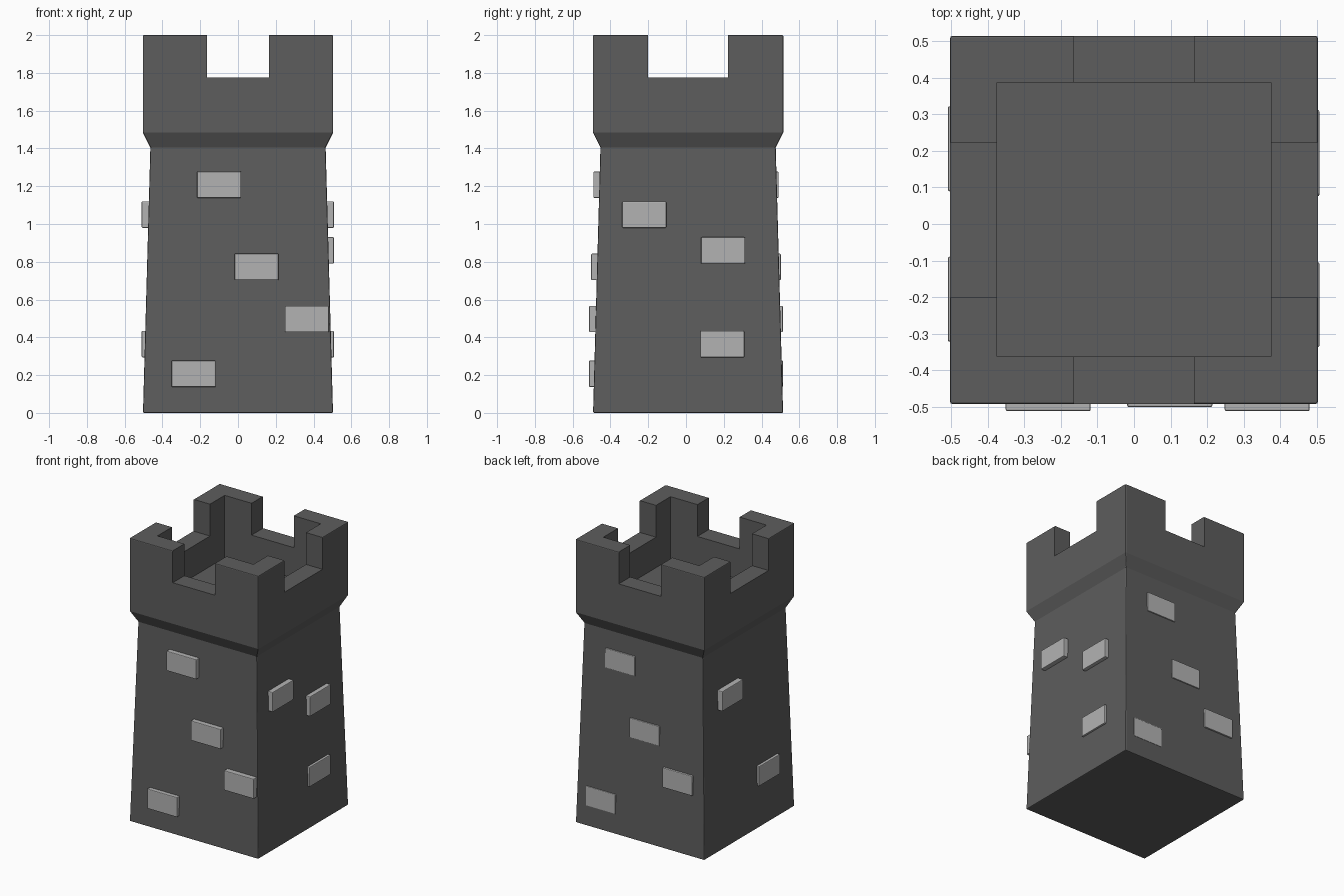
import bpy, bmesh
from mathutils import Vector

if "Cube" in bpy.data.objects:
    bpy.data.objects.remove(bpy.data.objects["Cube"])

CY = 0.011  # tower axis sits slightly behind the origin


def material(name, v):
    m = bpy.data.materials.new(name)
    m.diffuse_color = (v, v, v, 1)
    m.use_nodes = True
    m.node_tree.nodes["Principled BSDF"].inputs["Base Color"].default_value = m.diffuse_color
    return m


dark = material("dark_stone", 0.11)
light = material("light_stone", 0.45)


def add_object(name, bm, mat):
    bmesh.ops.recalc_face_normals(bm, faces=bm.faces)
    me = bpy.data.meshes.new(name)
    bm.to_mesh(me)
    bm.free()
    me.materials.append(mat)
    ob = bpy.data.objects.new(name, me)
    bpy.context.collection.objects.link(ob)
    return ob


def box(name, center, size, mat):
    bm = bmesh.new()
    bmesh.ops.create_cube(bm, size=1)
    bmesh.ops.scale(bm, verts=bm.verts, vec=Vector(size))
    bmesh.ops.translate(bm, verts=bm.verts, vec=Vector(center))
    return add_object(name, bm, mat)


def bevel(ob, width):
    b = ob.modifiers.new("bevel", 'BEVEL')
    b.width = width
    b.segments = 2
    b.limit_method = 'ANGLE'


# Tower body: square rings (half width, height) joined into one solid
profile = [(0.503, 0), (0.464, 1.405), (0.504, 1.485), (0.504, 2.0)]
bm = bmesh.new()
rings = [[bm.verts.new((sx * h, CY + sy * h, z))
          for sx, sy in ((-1, -1), (1, -1), (1, 1), (-1, 1))] for h, z in profile]
for a, b in zip(rings, rings[1:]):
    for i in range(4):
        j = (i + 1) % 4
        bm.faces.new((a[i], a[j], b[j], b[i]))
bm.faces.new(rings[0][::-1])
bm.faces.new(rings[-1])
tower = add_object("tower", bm, dark)
bevel(tower, 0.006)

# Roof pit and battlement gaps cut from the crown
cutters = [
    ("roof_pit_cutter", (0, CY + 0.001, 1.86), (0.75, 0.75, 0.6)),
    ("front_back_gap_cutter", (0, CY, 1.975), (0.33, 1.4, 0.4)),
    ("side_gap_cutter", (0, CY, 1.975), (1.4, 0.425, 0.4)),
]
for name, c, s in cutters:
    cut = box(name, c, s, dark)
    cut.hide_render = True
    cut.hide_viewport = True
    mod = tower.modifiers.new(name, 'BOOLEAN')
    mod.operation = 'DIFFERENCE'
    mod.solver = 'EXACT'
    mod.object = cut

# Raised bricks: (position along wall, height, outer face distance)
W, H, D = 0.233, 0.14, 0.07
front = [(-0.10, 1.208, -0.490), (0.098, 0.773, -0.502),
         (0.365, 0.497, -0.513), (-0.235, 0.207, -0.513)]
for i, (x, z, y) in enumerate(front):
    # back wall repeats the front pattern turned round and shifted
    for side, bx, by in (("front", x, y + D / 2), ("back", 0.075 - x, -y - D / 2)):
        bevel(box(f"{side}_brick_{i + 1}", (bx, by, z), (W, D, H), light), 0.005)

right = [(-0.221, 1.05, 0.508), (0.196, 0.86, 0.508), (0.192, 0.364, 0.508)]
left = [(0.206, 1.05, -0.51), (-0.206, 0.364, -0.51)]
for side, bricks, s in (("right", right, 1), ("left", left, -1)):
    for i, (y, z, x) in enumerate(bricks):
        bevel(box(f"{side}_brick_{i + 1}", (x - s * D / 2, y, z), (D, W, H), light), 0.005)
